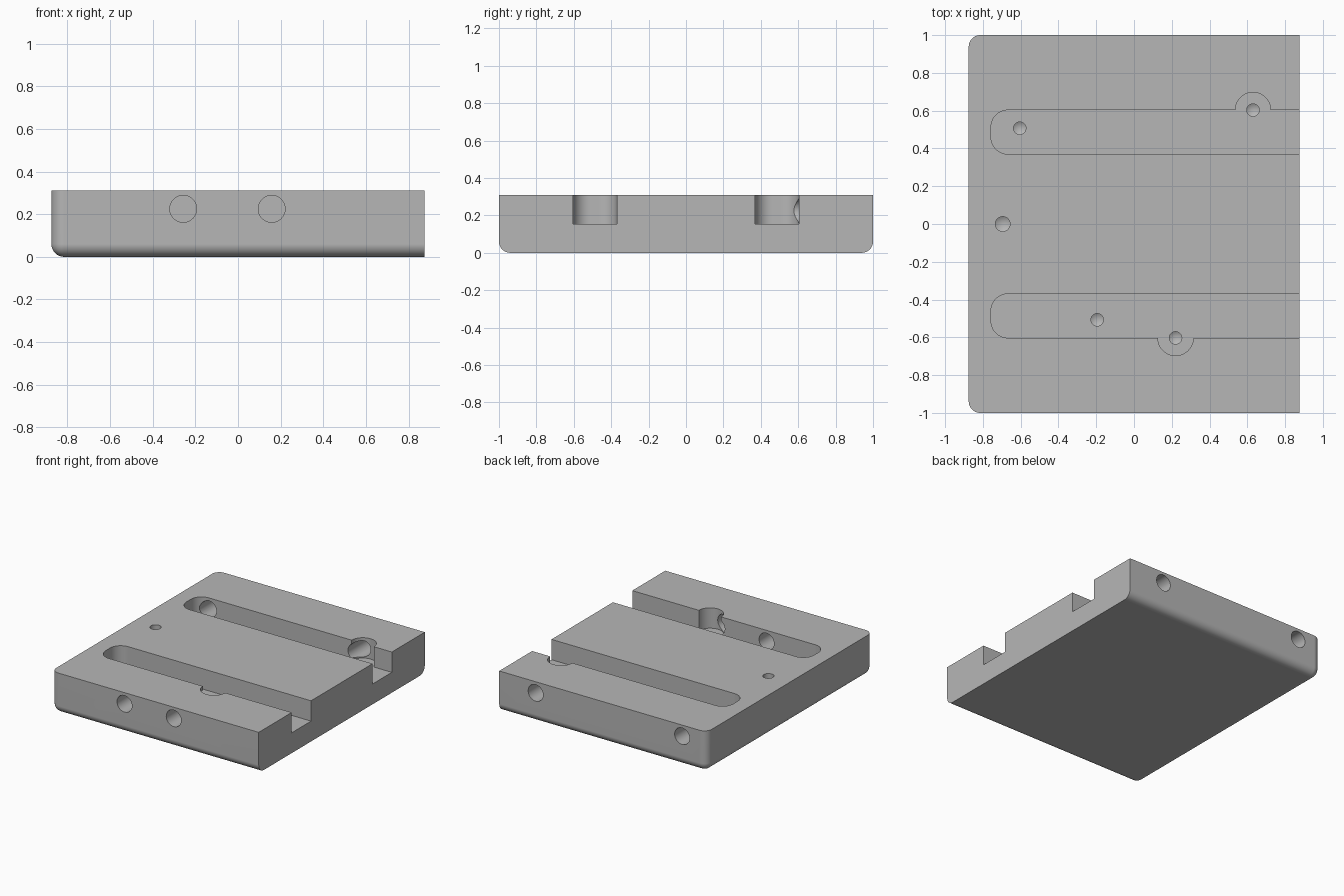
import bpy
import bmesh
from math import pi, cos, sin
from mathutils import Matrix, Vector

cube = bpy.data.objects.get("Cube")
if cube:
    bpy.data.objects.remove(cube, do_unlink=True)

HX, HY, TOP, FLOOR = 0.875, 1.0, 0.31, 0.155
FILLET = 0.06

grey = bpy.data.materials.new("plain grey")
grey.use_nodes = True
colour = (0.47, 0.47, 0.47, 1)
grey.diffuse_color = colour
grey.node_tree.nodes["Principled BSDF"].inputs["Base Color"].default_value = colour


def make_object(name, bm):
    bmesh.ops.recalc_face_normals(bm, faces=bm.faces)
    mesh = bpy.data.meshes.new(name)
    bm.to_mesh(mesh)
    bm.free()
    mesh.materials.append(grey)
    obj = bpy.data.objects.new(name, mesh)
    bpy.context.collection.objects.link(obj)
    return obj


def arc(cx, cy, r, start, end, steps):
    angles = [start + (end - start) * i / steps for i in range(steps + 1)]
    return [(cx + r * cos(a), cy + r * sin(a)) for a in angles]


def slot_cutter(name, side, bore_x):
    """Slot open at one end, with a half-round relief on its outer wall."""
    inner, outer, end, r, past = 0.37, 0.603, -0.757, 0.09, HX + 0.1
    pts = [(past, inner), (past, outer)]
    pts += arc(bore_x, outer, 0.094, 0, pi, 24)
    pts += arc(end + r, outer - r, r, pi / 2, pi, 12)
    pts += arc(end + r, inner + r, r, pi, 1.5 * pi, 12)
    bm = bmesh.new()
    face = bm.faces.new([bm.verts.new((x, side * y, FLOOR)) for x, y in pts])
    wall = bmesh.ops.extrude_face_region(bm, geom=[face])
    verts = [v for v in wall["geom"] if isinstance(v, bmesh.types.BMVert)]
    bmesh.ops.translate(bm, verts=verts, vec=(0, 0, 0.3))
    return make_object(name, bm)


def drill_cutter(name, x, y, top, radius, depth):
    """Blind hole with a conical drill tip."""
    bm = bmesh.new()
    rim = [bm.verts.new((px, py, top + 0.05)) for px, py in arc(x, y, radius, 0, 2 * pi, 32)[:-1]]
    low = [bm.verts.new((v.co.x, v.co.y, top - depth)) for v in rim]
    tip = bm.verts.new((x, y, top - depth - radius * 0.6))
    bm.faces.new(rim)
    for i in range(len(rim)):
        j = (i + 1) % len(rim)
        bm.faces.new((rim[i], rim[j], low[j], low[i]))
        bm.faces.new((low[i], low[j], tip))
    return make_object(name, bm)


def side_hole_cutter(name, x, side):
    """Round hole from an outer side wall into the slot."""
    bm = bmesh.new()
    place = Matrix.Translation((x, side * 0.8, 0.225)) @ Matrix.Rotation(pi / 2, 4, "X")
    bmesh.ops.create_cone(bm, cap_ends=True, segments=48, radius1=0.063,
                          radius2=0.063, depth=0.6, matrix=place)
    return make_object(name, bm)


# Block, rounded on the closed end's corners and three bottom edges
bm = bmesh.new()
bmesh.ops.create_cube(bm, size=1, matrix=Matrix.Translation((0, 0, TOP / 2))
                      @ Matrix.Diagonal((2 * HX, 2 * HY, TOP, 1)))
rounded = []
for edge in bm.edges:
    mid = (edge.verts[0].co + edge.verts[1].co) / 2
    at_closed_end = mid.x < -0.5
    at_bottom = mid.z < 0.01 and mid.x < 0.5
    upright = abs(mid.z - TOP / 2) < 0.01
    if at_bottom or (upright and at_closed_end):
        rounded.append(edge)
bmesh.ops.bevel(bm, geom=rounded, offset=FILLET, offset_type="OFFSET",
                segments=8, profile=0.5, affect="EDGES")
block = make_object("base_block", bm)

# Slots, drilled holes and side holes
cutters = [
    slot_cutter("back_slot", 1, 0.63),
    slot_cutter("front_slot", -1, 0.22),
    drill_cutter("end_hole", -0.695, 0, TOP, 0.039, 0.15),
]
for side, bore_x, pin_x in ((1, 0.63, -0.605), (-1, 0.22, -0.195)):
    label = "back" if side > 0 else "front"
    cutters.append(drill_cutter(label + "_bore_hole", bore_x, side * 0.603, FLOOR, 0.033, 0.07))
    cutters.append(drill_cutter(label + "_pin_hole", pin_x, side * 0.507, FLOOR, 0.033, 0.07))
    for x in (bore_x, pin_x):
        cutters.append(side_hole_cutter(label + "_side_hole", x - 0.062, side))

bpy.ops.object.select_all(action="DESELECT")
bpy.context.view_layer.objects.active = block
block.select_set(True)
for cutter in cutters:
    cutter.hide_render = True
    cut = block.modifiers.new(cutter.name, "BOOLEAN")
    cut.operation = "DIFFERENCE"
    cut.solver = "EXACT"
    cut.object = cutter
    bpy.ops.object.modifier_apply(modifier=cut.name)
    bpy.data.objects.remove(cutter, do_unlink=True)

# Smooth curved walls while keeping the flat faces flat
bpy.ops.object.shade_smooth_by_angle(angle=0.5)
weighted = block.modifiers.new("flat faces", "WEIGHTED_NORMAL")
weighted.keep_sharp = True
